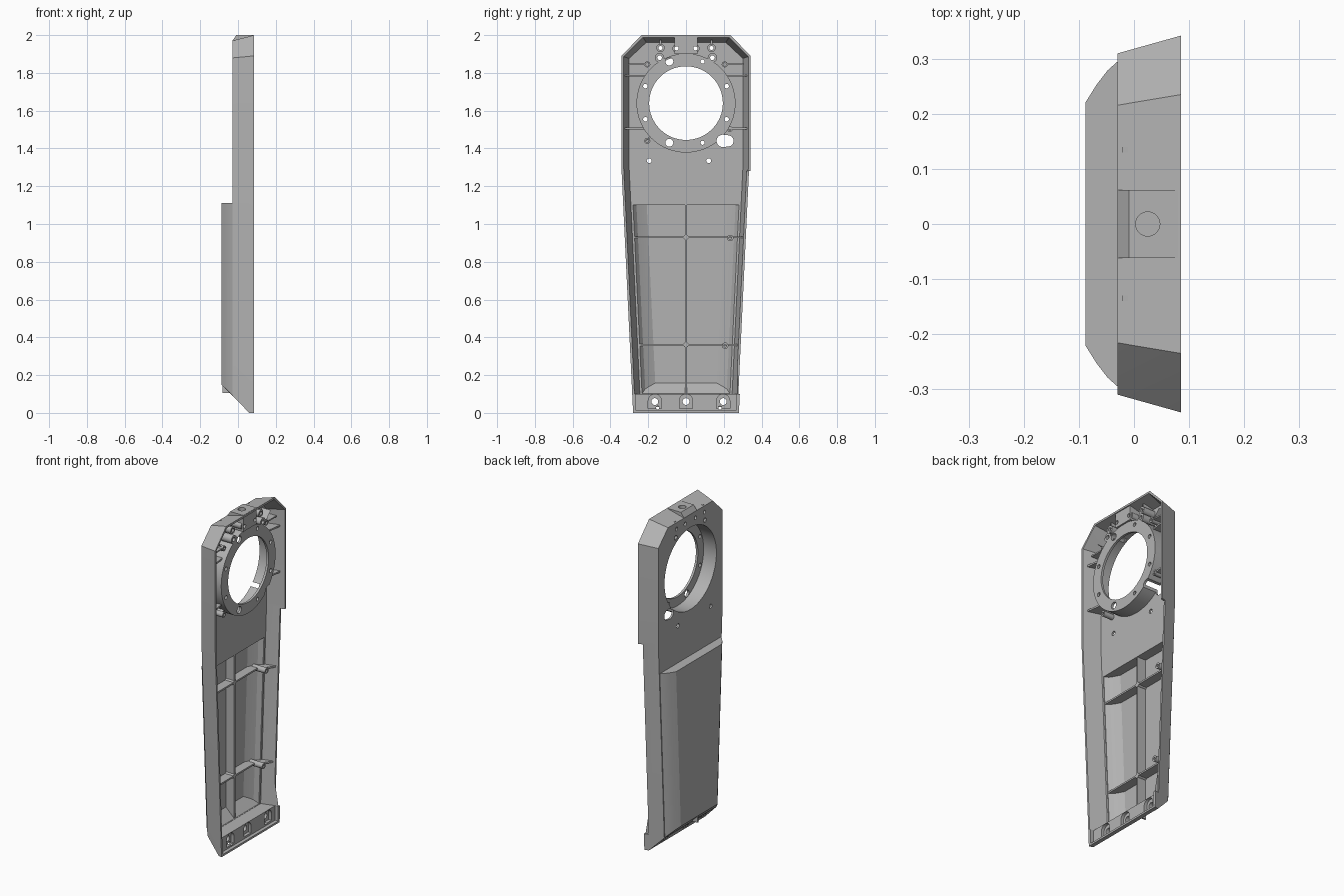
import bpy, bmesh, math

old = bpy.data.objects.get("Cube")
if old:
    bpy.data.objects.remove(old, do_unlink=True)

grey = bpy.data.materials.new("cast_grey")
grey.use_nodes = True
COLOUR = (0.45, 0.45, 0.45, 1)
grey.diffuse_color = COLOUR
grey.node_tree.nodes["Principled BSDF"].inputs["Base Color"].default_value = COLOUR

RIM, FLOOR, INNER, BULGE = 0.085, -0.03, -0.018, -0.088
HOLE_Z = 1.64
SIDES = (-1, 1)


def finish(name, bm):
    bmesh.ops.recalc_face_normals(bm, faces=bm.faces)
    mesh = bpy.data.meshes.new(name)
    bm.to_mesh(mesh)
    bm.free()
    mesh.materials.append(grey)
    ob = bpy.data.objects.new(name, mesh)
    bpy.context.collection.objects.link(ob)
    return ob


def hull(name, points):
    bm = bmesh.new()
    for p in points:
        bm.verts.new(p)
    out = bmesh.ops.convex_hull(bm, input=bm.verts)
    loose = [g for g in out["geom_interior"] + out["geom_unused"] if isinstance(g, bmesh.types.BMVert)]
    bmesh.ops.delete(bm, geom=list(set(loose)), context="VERTS")
    bmesh.ops.dissolve_limit(bm, angle_limit=0.01, verts=bm.verts, edges=bm.edges)
    return finish(name, bm)


def box(name, xs, ys, zs):
    return hull(name, [(x, y, z) for x in xs for y in ys for z in zs])


def rod_points(xs, y, z, r, n=24):
    angles = [i * math.tau / n for i in range(n)]
    return [(x, y + r * math.cos(a), z + r * math.sin(a)) for x in xs for a in angles]


def rod(xs, y, z, r, n=24):
    return hull("cutter", rod_points(xs, y, z, r, n))


def lathe(name, profile, y, z, n=24):
    # closed (radius, x) profile turned about the x direction
    bm = bmesh.new()
    rings = []
    for i in range(n):
        a = i * math.tau / n
        rings.append([bm.verts.new((x, y + r * math.cos(a), z + r * math.sin(a))) for r, x in profile])
    m = len(profile)
    for i in range(n):
        a, b = rings[i], rings[(i + 1) % n]
        for j in range(m):
            k = (j + 1) % m
            bm.faces.new((a[j], a[k], b[k], b[j]))
    return finish(name, bm)


def combine(target, tool, operation="DIFFERENCE"):
    mod = target.modifiers.new("combine", "BOOLEAN")
    mod.operation, mod.solver, mod.object = operation, "EXACT", tool
    bpy.context.view_layer.objects.active = target
    bpy.ops.object.modifier_apply(modifier=mod.name)
    bpy.data.objects.remove(tool, do_unlink=True)


def width(z):
    return 0.28 + 0.062 * min(z, 1.3) / 1.3


def tray_points(t, back, front, z_back, z_front):
    pts = []
    for x, zb in ((back, z_back), (front, z_front)):
        d = (RIM - x) * 0.28 + t
        top = 2 - (RIM - x) * 0.26 - t
        for s in SIDES:
            pts += [(x, s * (width(zb) - d), zb), (x, s * (0.342 - d), 1.3),
                    (x, s * (0.342 - d), 1.89 - d / 3), (x, s * (0.235 - d * 0.6), top)]
    return pts


def bulge_points(section, z_top):
    # section rows: x, inset from rim width, lowest z
    return [(x, s * (width(z) - inset), z) for x, inset, low in section
            for z in (low, z_top) for s in SIDES]


# Shell: drafted tray plus rounded lower bulge, both hollowed
foot = [(0.06, s * 0.273, 0) for s in SIDES]
shell = hull("shell", tray_points(0, FLOOR, RIM, 0.091, 0) + foot)
combine(shell, hull("bulge", bulge_points(
    [(-0.025, 0.038, 0.088), (FLOOR, 0.038, 0.093), (-0.048, 0.054, 0.111),
     (-0.068, 0.08, 0.131), (BULGE, 0.112, 0.15)], 1.11)), "UNION")
# Raised block on the top edge
block = [(x, y, z) for y in (-0.062, 0.062) for x, z in
         ((-0.03, 1.9), (-0.03, 1.97), (-0.009, 2), (0.08, 2), (0.08, 1.9))]
combine(shell, hull("cutter", tray_points(0.012, INNER, 0.1, 0.1, 0.1)))
combine(shell, hull("cutter", bulge_points(
    [(-0.01, 0.052, 0.1), (-0.022, 0.052, 0.102), (-0.046, 0.07, 0.126),
     (-0.062, 0.095, 0.142), (-0.078, 0.125, 0.158)], 1.1)))
combine(shell, hull("top_block", block), "UNION")
combine(shell, hull("cutter", [(0.025 + 0.022 * math.cos(i * math.tau / 24),
        0.022 * math.sin(i * math.tau / 24), z) for i in range(24) for z in (1.93, 2.1)]))
# Side rim relief and bottom flange face
combine(shell, box("cutter", (0.058, 0.12), (0.272, 0.4), (0.1, 1.28)))
combine(shell, box("cutter", (0.064, 0.12), (-0.266, 0.266), (0.012, 0.13)))

# Arched mounting pockets and their bolt holes in the bottom flange
for y in (-0.165, 0, 0.197):
    arch = rod_points((0.045, 0.12), y, 0.064, 0.035)
    arch += [(x, y + s * 0.035, 0.024) for x in (0.045, 0.12) for s in SIDES]
    combine(shell, hull("cutter", arch))
    combine(shell, rod((-0.1, 0.1), y, 0.06, 0.018))
for y in (-0.15, 0.18):
    combine(shell, rod((0.03, 0.1), y, 0.027, 0.009, 12))

# Openings through the floor
combine(shell, rod((-0.2, 0.0), 0, HOLE_Z, 0.25, 64))
for y, z, r in ((-0.195, 1.335, 0.013), (0.12, 1.335, 0.013), (-0.14, 1.88, 0.014),
                (0.14, 1.88, 0.014), (-0.05, 1.93, 0.011), (0.05, 1.93, 0.011),
                (-0.135, 1.932, 0.011), (0.135, 1.932, 0.011)):
    combine(shell, rod((-0.2, 0.1), y, z, r, 16))
slot = rod_points((-0.2, 0.1), 0.195, 1.44, 0.033) + rod_points((-0.2, 0.1), 0.222, 1.44, 0.03)

# Ring housing with inward flange
ring = lathe("ring_housing", [(0.25, FLOOR), (0.25, 0.056), (0.195, 0.056),
                              (0.195, 0.07), (0.262, 0.07), (0.262, FLOOR)], 0, HOLE_Z, 64)
for y, z, r in ((-0.215, 1.73, 0.012), (0.215, 1.73, 0.012), (-0.215, 1.555, 0.012),
                (0.215, 1.555, 0.012), (0.088, 1.86, 0.011), (0.088, 1.43, 0.011),
                (-0.088, 1.86, 0.021), (-0.088, 1.43, 0.021)):
    combine(ring, rod((-0.2, 0.1), y, z, r, 16))
for part in (shell, ring):
    combine(part, hull("cutter", slot))

# Cross ribs and spine in the lower bulge
for name, z in (("upper_cross_rib", 0.93), ("lower_cross_rib", 0.36)):
    w = width(z)
    hull(name, [(x, s * (w - inset), z + h) for s in SIDES for h in (-0.005, 0.005)
                for x, inset in ((-0.022, 0.04), (-0.05, 0.065), (-0.082, 0.12))])
    y = w - 0.09
    lathe(name + "_boss", [(0.007, -0.06), (0.007, 0.03), (0.017, 0.03), (0.017, -0.06)], y, z - 0.004)
    hull(name + "_gusset", [(x, yy, z + h) for h in (-0.005, 0.005) for x, yy in
                            ((-0.04, y + 0.014), (0.01, y + 0.014), (0.05, w - 0.014), (-0.024, w - 0.036))])
box("spine_rib", (-0.082, -0.022), (-0.005, 0.005), (0.105, 1.105))
for z in (0.93, 0.36):
    lathe("rib_joint", [(0.001, -0.08), (0.001, -0.022), (0.014, -0.022), (0.014, -0.08)], 0, z, 16)

# Side gussets tying the ring to the walls
for s in SIDES:
    for z in (1.785, 1.505):
        inner = math.sqrt(0.262 ** 2 - (z - HOLE_Z) ** 2) - 0.004
        hull("ring_gusset", [(x, s * y, z + h) for h in (-0.005, 0.005) for x, y in
                             ((-0.022, inner), (0.045, inner), (0.06, 0.33), (-0.022, 0.305))])

# Hollow screw posts with webs to the nearest wall
posts = [(s * y, z, r, top) for s in SIDES for y, z, r, top in
         ((0.14, 1.88, 0.025, 0.07), (0.135, 1.932, 0.022, 0.06),
          (0.05, 1.93, 0.022, 0.07), (0.205, 1.845, 0.016, 0.05))]
posts += [(-0.205, 1.44, 0.016, 0.05), (0.232, 1.502, 0.015, 0.05)]
for y, z, r, top in posts:
    lathe("screw_post", [(r * 0.5, -0.025), (r * 0.5, top), (r, top), (r, -0.025)], y, z)
for s in SIDES:
    for y in (0.05, 0.135):
        box("top_web", (-0.022, 0.05), (s * y - 0.005, s * y + 0.005), (1.95, 1.975))
    hull("corner_web", [(x, s * (y + h), z + h) for h in (-0.004, 0.004) for x in (-0.022, 0.04)
                        for y, z in ((0.216, 1.856), (0.255, 1.895))])
    box("post_web", (-0.022, 0.045), (s * 0.217, s * 0.306), (1.841, 1.849))
hull("lower_web", [(x, y, z + h) for h in (-0.005, 0.005) for x in (-0.022, 0.04)
                   for y, z in ((-0.217, 1.44), (-0.185, 1.465))])

# Crisp edges with smooth round walls
bpy.ops.object.select_all(action="DESELECT")
for ob in bpy.context.scene.objects:
    if ob.type == "MESH" and grey.name in ob.data.materials:
        ob.select_set(True)
        bpy.context.view_layer.objects.active = ob
bpy.ops.object.shade_smooth_by_angle(angle=math.radians(20))
